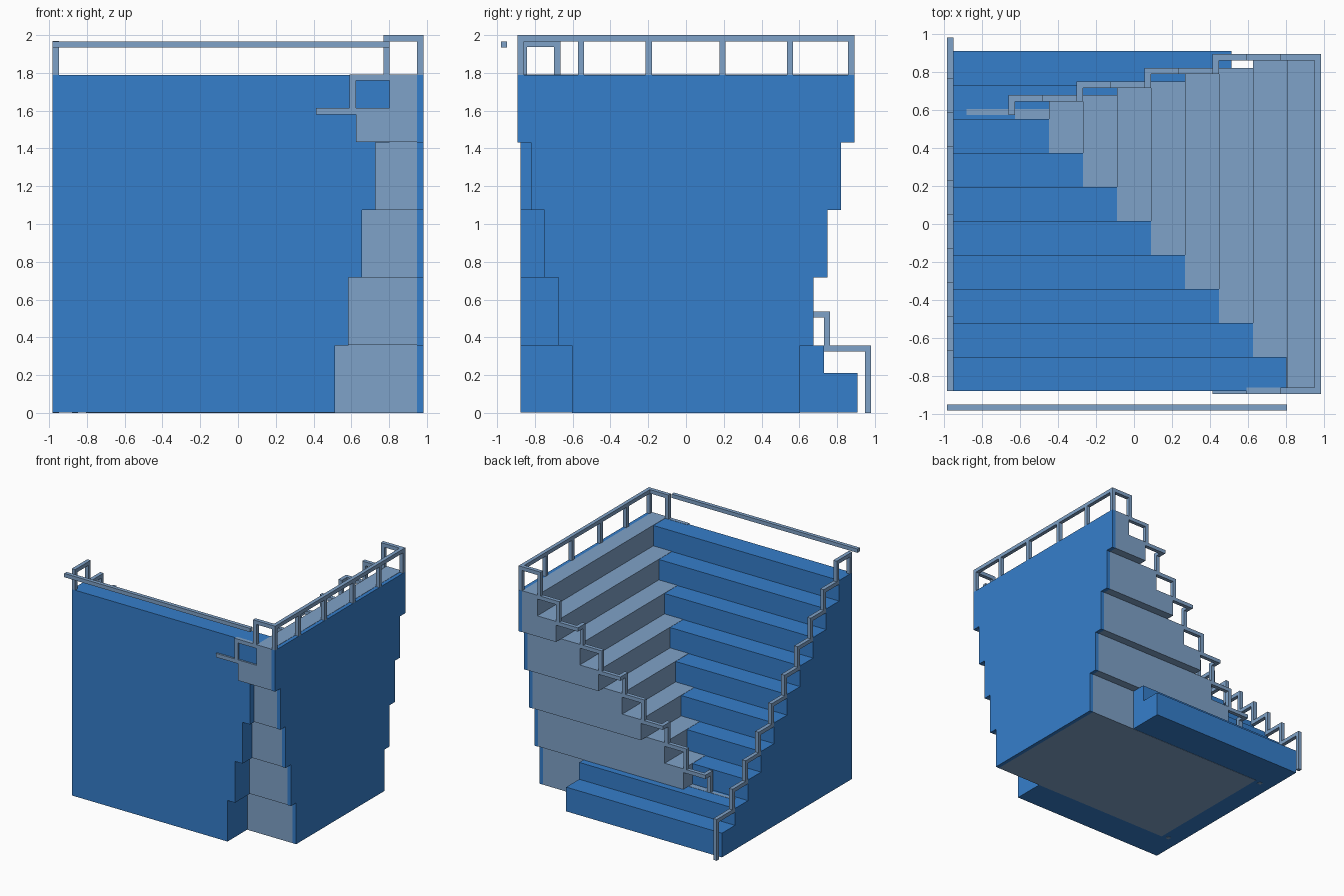
import bpy, bmesh

cube = bpy.data.objects.get("Cube")
if cube:
    bpy.data.objects.remove(cube, do_unlink=True)


def material(name, rgb):
    m = bpy.data.materials.new(name)
    m.use_nodes = True
    m.diffuse_color = (*rgb, 1)
    m.node_tree.nodes["Principled BSDF"].inputs["Base Color"].default_value = (*rgb, 1)
    return m


BLUE = material("strong blue", (0.036, 0.209, 0.597))
STEEL = material("pale steel blue", (0.212, 0.361, 0.578))

RISE, RUN, STEPS, LAYERS = 0.179, 0.1785, 10, 5
T = 0.033            # rail thickness
EDGE = 0.981         # outer side in x
FRONT = -0.876       # wall plane of the blue stand


def height(i):
    return (STEPS - i) * RISE


def blue_edge(i):
    return FRONT + RUN * (i + 1)


def steel_edge(i):
    return 0.802 - RUN * i


def half_width(k):
    return 0.604 + 0.072 * k


def finish(name, bm, mat):
    bmesh.ops.recalc_face_normals(bm, faces=bm.faces)
    me = bpy.data.meshes.new(name)
    bm.to_mesh(me)
    bm.free()
    me.materials.append(mat)
    ob = bpy.data.objects.new(name, me)
    bpy.context.collection.objects.link(ob)
    return ob


def add_box(bm, x, y, z):
    vs = bmesh.ops.create_cube(bm, size=1)["verts"]
    for v in vs:
        v.co = [r[0] if c < 0 else r[1] for c, r in zip(v.co, (x, y, z))]


def add_prism(bm, profile, place, start, end):
    rings = [[bm.verts.new(place(u, z, w)) for u, z in profile] for w in (start, end)]
    bm.faces.new(rings[0])
    bm.faces.new(rings[1])
    n = len(profile)
    for j in range(n):
        k = (j + 1) % n
        bm.faces.new((rings[0][j], rings[0][k], rings[1][k], rings[1][j]))


def layer_profile(k, edge, back, lift, floor):
    # two treads per telescoping layer
    hi = 2 * (LAYERS - 1 - k)
    lo = hi + 1
    mid = 0.212 if k == 0 else height(lo)
    bottom = floor if k == 0 else height(lo + 1) + lift
    return [(back, bottom), (edge(lo), bottom), (edge(lo), mid + lift),
            (edge(hi), mid + lift), (edge(hi), height(hi) + lift),
            (back, height(hi) + lift)]


# Stepped seating layers
for k in range(LAYERS):
    bm = bmesh.new()
    add_prism(bm, layer_profile(k, blue_edge, FRONT, 0, 0.002),
              lambda u, z, w: (w, u, z), -EDGE, 0.513 + 0.072 * k)
    finish(f"blue_stand_layer_{k + 1}", bm, BLUE)

    w = half_width(k)
    bm = bmesh.new()
    add_prism(bm, layer_profile(k, steel_edge, EDGE - T, 0.002, 0),
              lambda u, z, v: (u, v, z), -w, w)
    finish(f"steel_stand_layer_{k + 1}", bm, STEEL)

    # Blue back panel of the side stand
    bm = bmesh.new()
    add_box(bm, (EDGE - T, EDGE), (-w, w), (2 * k * RISE, 2 * (k + 1) * RISE))
    finish(f"steel_stand_back_panel_{k + 1}", bm, BLUE)

# Stepped handrail of the blue stand
bm = bmesh.new()
xr = (-EDGE, -EDGE + T)
for i in range(STEPS):
    top = height(i) + RISE
    y0 = blue_edge(i) if i < STEPS - 1 else 0.947
    foot = height(i + 1) + RISE if i < STEPS - 1 else 0
    y_in = blue_edge(i - 1) if i else FRONT
    add_box(bm, xr, (y0, y0 + T), (foot, top))
    add_box(bm, xr, (y_in, y0), (top - T, top))
add_box(bm, xr, (FRONT, FRONT + T), (height(0), height(0) + RISE - T))
finish("blue_stand_handrail", bm, STEEL)

# Detached front bar
bm = bmesh.new()
add_box(bm, (-EDGE, 0.802), (-0.98, -0.98 + T), (1.934, 1.967))
finish("front_guard_bar", bm, STEEL)

# Handrails on both ends of the side stand, stepping outwards with the layers
for side, label in ((-1, "front"), (1, "back")):
    bm = bmesh.new()

    def y_span(a, b):
        return tuple(sorted((side * a, side * b)))

    for i in range(STEPS):
        k = 4 if i < 3 else 4 - (i - 1) // 2
        k_low = 4 - i // 2 if i >= 2 else 4
        w = half_width(k)
        top = 2.0 if i == 0 else height(i) + RISE + 0.002
        last = i == STEPS - 1
        x0 = -0.88 if last else steel_edge(i) - T
        x_in = steel_edge(i - 1) if i else EDGE
        add_box(bm, (x0, x_in), y_span(w - T, w), (top - T, top))
        # post down to the next rail, set on the layer below
        w_low = half_width(k_low)
        foot = 0 if last else height(i + 1) + RISE
        add_box(bm, (x0, x0 + T), y_span(w_low - T, w_low), (foot, top - T))
        if w_low < w:
            add_box(bm, (x0, x0 + T), y_span(w_low - T, w), (top - T, top))
    finish(f"steel_stand_{label}_handrail", bm, STEEL)

# Guard rail along the top of the side stand
bm = bmesh.new()
w = half_width(LAYERS - 1)
add_box(bm, (EDGE - T, EDGE), (-w, w), (2.0 - T, 2.0))
for y in (-0.875, -0.556, -0.197, 0.193, 0.551, 0.875):
    add_box(bm, (EDGE - T, EDGE), (y - T / 2, y + T / 2), (height(0), 2.0 - T))
finish("steel_stand_guard_rail", bm, STEEL)
